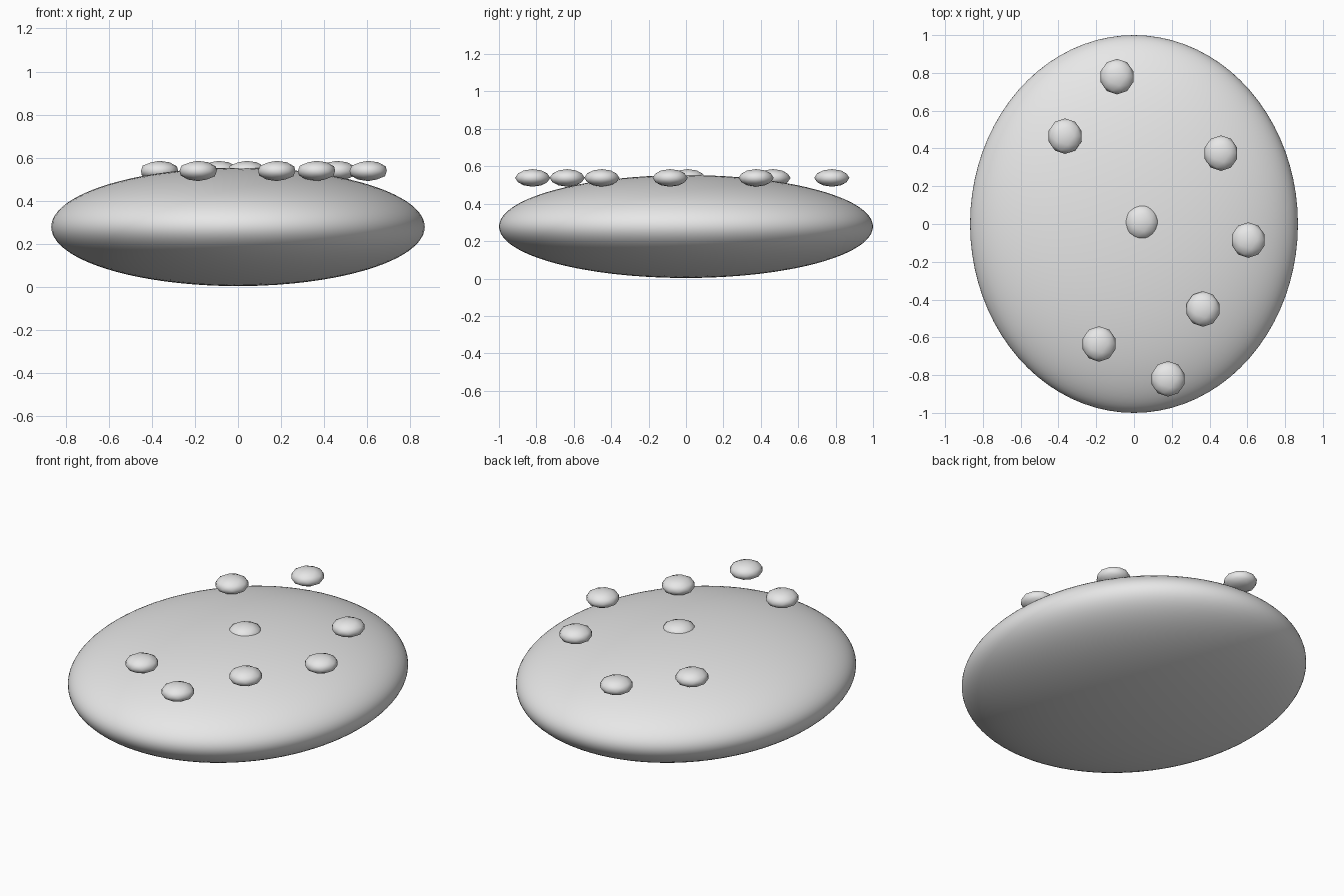
import bpy

cube = bpy.data.objects.get("Cube")
if cube:
    bpy.data.objects.remove(cube, do_unlink=True)

# Single plain grey
grey = bpy.data.materials.new("light_grey")
grey.use_nodes = True
colour = (0.8, 0.8, 0.8, 1)
grey.diffuse_color = colour
grey.node_tree.nodes["Principled BSDF"].inputs["Base Color"].default_value = colour


def ellipsoid(name, centre, radii, detail):
    """Smooth squashed icosphere with its scale applied."""
    bpy.ops.mesh.primitive_ico_sphere_add(subdivisions=detail, radius=1, location=centre)
    ob = bpy.context.object
    ob.name = name
    ob.scale = radii
    bpy.ops.object.transform_apply(location=False, rotation=False, scale=True)
    bpy.ops.object.shade_smooth()
    ob.data.materials.append(grey)
    return ob


# Flattened oval body
ellipsoid("body", (0, 0, 0.278), (0.868, 1.0, 0.275), 5)

# Small studs scattered at one level over the top
stud_positions = [
    (-0.09, 0.78), (-0.365, 0.465), (0.46, 0.375), (0.04, 0.01),
    (0.605, -0.085), (0.365, -0.45), (-0.185, -0.635), (0.18, -0.82),
]
for i, (x, y) in enumerate(stud_positions, 1):
    ellipsoid(f"stud_{i}", (x, y, 0.538), (0.091, 0.094, 0.047), 2)
